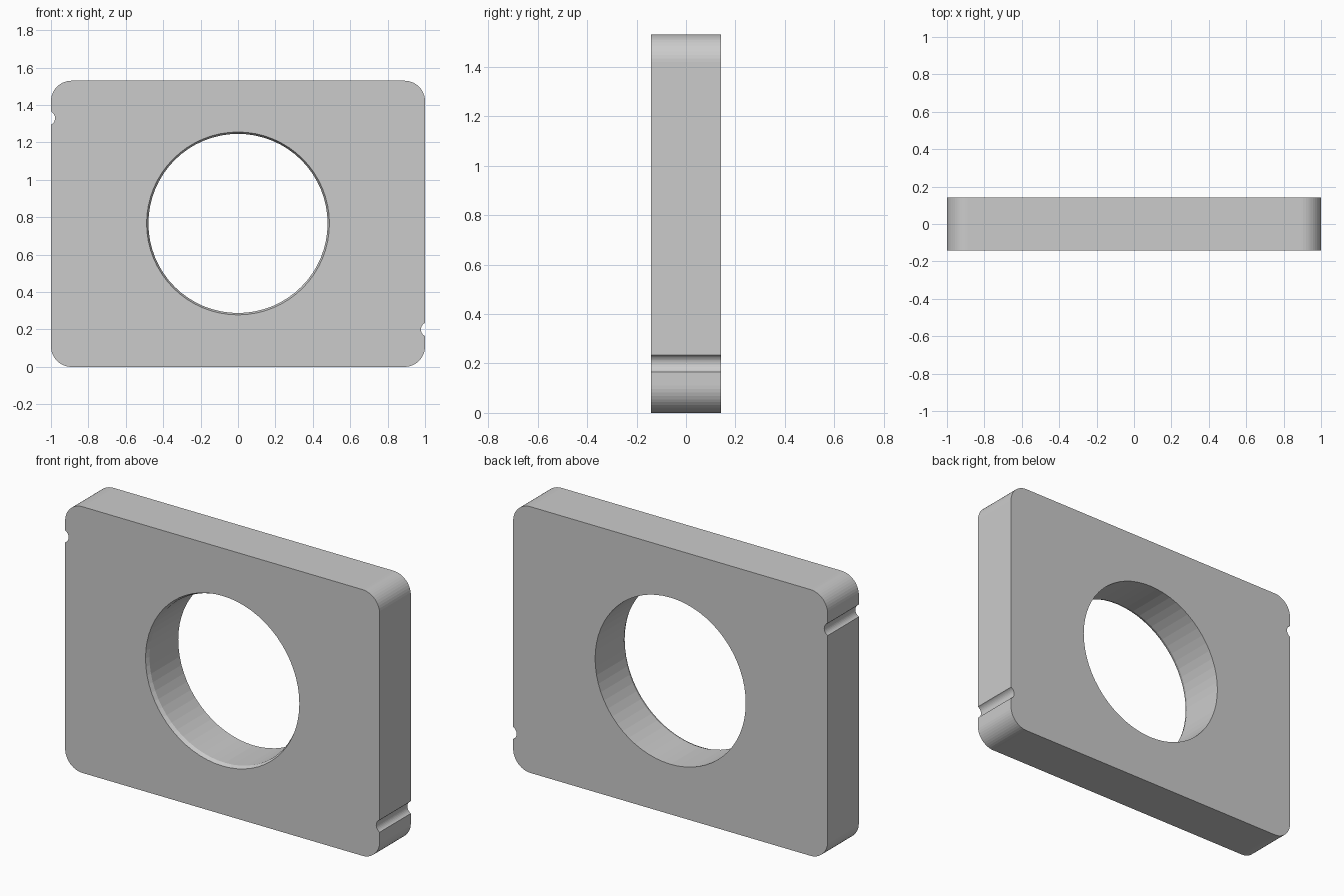
import bpy, bmesh
from math import sin, cos, pi, asin

if "Cube" in bpy.data.objects:
    bpy.data.objects.remove(bpy.data.objects["Cube"])

W, H, D = 1.0, 1.53, 0.1415      # half width, height, half depth
R, CZ = 0.11, 0.767              # corner radius, hole centre height
NR, NO = 0.039, 0.017            # notch radius, notch centre offset outside the edge


def arc(cx, cz, r, a0, a1, n):
    return [(cx + r * cos(a0 + (a1 - a0) * i / n), cz + r * sin(a0 + (a1 - a0) * i / n))
            for i in range(n + 1)]


# Outline: right side (notch low) and left side (notch high), counter-clockwise
half = pi / 2 + asin(NO / NR) - 2 * asin(NO / NR)
outline = arc(W - R, R, R, -pi / 2, 0, 12)
outline += arc(W + NO, 0.2, NR, pi + half, pi - half, 12)
outline += arc(W - R, H - R, R, 0, pi / 2, 12)
outline += arc(-W + R, H - R, R, pi / 2, pi, 12)
outline += arc(-W - NO, 1.33, NR, half, -half, 12)
outline += arc(-W + R, R, R, pi, 1.5 * pi, 12)

bm = bmesh.new()


def loop(points, y):
    vs = [bm.verts.new((x, y, z)) for x, z in points]
    es = [bm.edges.new((vs[i - 1], vs[i])) for i in range(len(vs))]
    return vs, es


def wall(a, b):
    for i in range(len(a)):
        bm.faces.new((a[i - 1], a[i], b[i], b[i - 1]))


def circle(r):
    return arc(0, CZ, r, 0, 2 * pi, 64)[:-1]


# Outer rim and round hole with a small chamfer at the front
rim_f, rim_b = loop(outline, -D), loop(outline, D)
hole_f = loop(circle(0.489), -D)
hole_m = loop(circle(0.479), -D + 0.022)
hole_b = loop(circle(0.479), D)

# Front and back faces
for rim, hole in ((rim_f, hole_f), (rim_b, hole_b)):
    bmesh.ops.triangle_fill(bm, use_beauty=True, use_dissolve=False, edges=rim[1] + hole[1])

wall(rim_f[0], rim_b[0])
wall(hole_f[0], hole_m[0])
wall(hole_m[0], hole_b[0])
bmesh.ops.recalc_face_normals(bm, faces=bm.faces)

mesh = bpy.data.meshes.new("notched_plate")
bm.to_mesh(mesh)
bm.free()
plate = bpy.data.objects.new("notched_plate", mesh)
bpy.context.collection.objects.link(plate)
